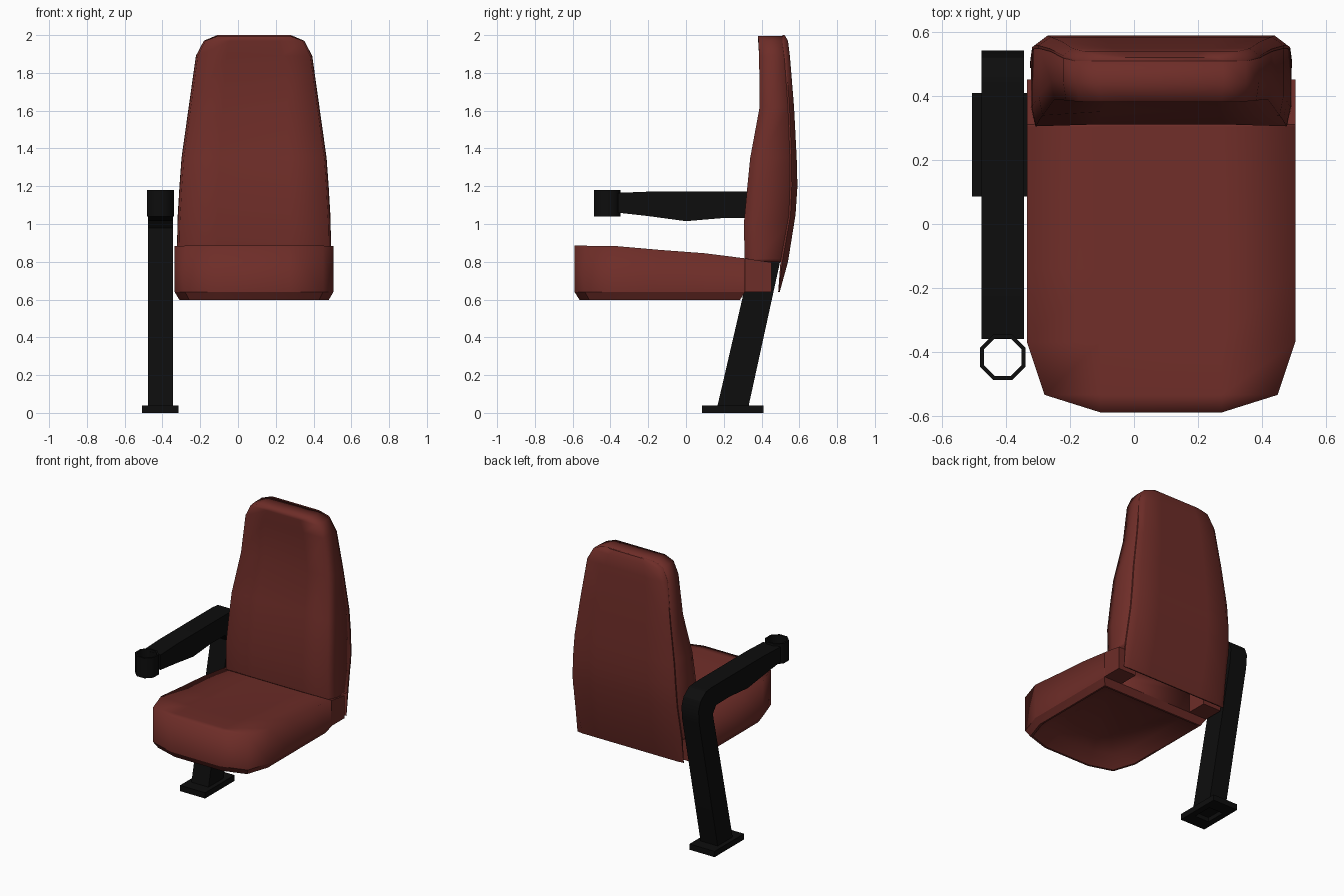
import bpy, bmesh, math

if "Cube" in bpy.data.objects:
    bpy.data.objects.remove(bpy.data.objects["Cube"])

CX = 0.085    # centre line of the upholstery
AX = -0.411   # centre line of the arm support


def material(name, rgb):
    m = bpy.data.materials.new(name)
    m.diffuse_color = (*rgb, 1)
    m.use_nodes = True
    m.node_tree.nodes["Principled BSDF"].inputs["Base Color"].default_value = m.diffuse_color
    return m


RED = material("red_fabric", (0.155, 0.026, 0.021))
BLACK = material("black_plastic", (0.004, 0.004, 0.004))


def finish(bm, name, mat, angle):
    bmesh.ops.remove_doubles(bm, verts=bm.verts, dist=1e-4)
    bmesh.ops.recalc_face_normals(bm, faces=bm.faces)
    me = bpy.data.meshes.new(name)
    bm.to_mesh(me)
    bm.free()
    ob = bpy.data.objects.new(name, me)
    bpy.context.collection.objects.link(ob)
    me.materials.append(mat)
    bpy.ops.object.select_all(action='DESELECT')
    ob.select_set(True)
    bpy.context.view_layer.objects.active = ob
    if angle:
        bpy.ops.object.shade_smooth_by_angle(angle=math.radians(angle))
    return ob


def loft(name, rings, mat, angle=0, closed=True, caps=(True, True)):
    bm = bmesh.new()
    vs = [[bm.verts.new(p) for p in r] for r in rings]
    n = len(rings[0])
    for a, b in zip(vs, vs[1:]):
        for i in range(n if closed else n - 1):
            j = (i + 1) % n
            bm.faces.new((a[i], a[j], b[j], b[i]))
    for want, ring in zip(caps, (vs[0], vs[-1])):
        if want:
            bm.faces.new(ring)
    return finish(bm, name, mat, angle)


def mirrored(half):
    """Closed loop from a half section of (x, y), listed outside to centre."""
    return [(-x, y) for x, y in half] + [(x, y) for x, y in reversed(half)]


def box(name, x0, x1, y0, y1, z0, za, zb, mat):
    """Box whose top slopes from za (front) to zb (back)."""
    return loft(name, [[(x0, y, z0), (x1, y, z0), (x1, y, z), (x0, y, z)]
                       for y, z in ((y0, za), (y1, zb))], mat)


# Seat cushion: rows from front to back (y, half width, rim z, centre z)
rows = [(-0.590, 0.19, 0.885, 0.885), (-0.535, 0.365, 0.885, 0.885),
        (-0.37, 0.42, 0.883, 0.875), (-0.14, 0.42, 0.863, 0.845),
        (0.10, 0.42, 0.845, 0.836), (0.305, 0.42, 0.819, 0.816),
        (0.312, 0.42, 0.818, 0.816)]
rings = []
for y, w, zr, zc in rows:
    sec = mirrored([(w, 0.64), (w, zr), (0.19, zc)])
    rings.append([(CX + x, y, z) for x, z in sec])
loft("seat_cushion", rings, RED, 100, closed=False)

# Rear prongs of the seat at either side of the gap
for side, s in (("left", -1), ("right", 1)):
    xs = sorted((CX + s * 0.28, CX + s * 0.42))
    box(f"seat_prong_{side}", *xs, 0.312, 0.452, 0.64, 0.818, 0.797, RED)

# Seat underside: chamfered rim around a deep smooth hollow
outline = mirrored([(0.42, 0.312), (0.42, -0.37), (0.365, -0.535), (0.19, -0.590)])
pan = []
for s, z in ((1, 0.64), (0.94, 0.597), (0.91, 0.597)):
    pan.append([(CX + x * s, -0.138 + (y + 0.138) * s, z) for x, y in outline])
loft("seat_pan_rim", pan, RED, 30, caps=(False, False))
hollow = []
for s, z in ((0.91, 0.597), (0.75, 0.66), (0.5, 0.70)):
    hollow.append([(CX + x * s, -0.138 + (y + 0.138) * s, z) for x, y in outline])
loft("seat_pan_hollow", hollow, RED, 60, caps=(False, True))

# Backrest cushion: (z, half width, side front y, centre front y, seam y)
rings = []
for z, w, f, c, b in [(0.80, 0.408, 0.312, 0.316, 0.50), (0.815, 0.408, 0.311, 0.315, 0.503),
                      (1.0, 0.405, 0.306, 0.312, 0.548), (1.2, 0.394, 0.325, 0.333, 0.554),
                      (1.35, 0.383, 0.34, 0.352, 0.554), (1.62, 0.345, 0.39, 0.408, 0.543),
                      (1.89, 0.307, 0.387, 0.387, 0.522), (1.97, 0.265, 0.383, 0.382, 0.512),
                      (1.996, 0.195, 0.382, 0.382, 0.511)]:
    sec = mirrored([(w, b), (w, f + 0.06), (0.97 * w, f), (0.48 * w, c)])
    rings.append([(CX + x, y, z) for x, y in sec])
loft("backrest_cushion", rings, RED, 95)

# Backrest shell: (z, half width, seam y, rear y)
rings = []
for z, w, b, o in [(0.64, 0.41, 0.488, 0.496), (0.80, 0.41, 0.50, 0.54),
                   (1.05, 0.404, 0.545, 0.58), (1.2, 0.395, 0.55, 0.59),
                   (1.35, 0.384, 0.55, 0.586), (1.62, 0.346, 0.54, 0.572),
                   (1.89, 0.308, 0.52, 0.55), (1.97, 0.266, 0.51, 0.54),
                   (2.0, 0.195, 0.51, 0.522)]:
    sec = mirrored([(w, b), (w, b + 0.25 * (o - b)), (0.9 * w, o), (0.5 * w, o)])
    rings.append([(CX + x, y, z) for x, y in sec])
loft("backrest_shell", rings, RED, 50)

# Leg and armrest as one bent side profile (y, z)
profile = [(0.165, 0.03), (0.33, 0.03), (0.535, 0.97), (0.543, 1.06), (0.52, 1.12),
           (0.46, 1.165), (0.40, 1.172), (-0.18, 1.172), (-0.36, 1.165), (-0.36, 1.06),
           (-0.2, 1.042), (0.0, 1.015), (0.2, 1.032), (0.35, 1.03), (0.385, 0.98)]
loft("leg_and_armrest", [[(AX + s * 0.066, y, z) for y, z in profile] for s in (-1, 1)],
     BLACK, 30)

# Cup holder: open octagonal ring
rings = []
for r, z in ((0.077, 1.04), (0.077, 1.18), (0.064, 1.18), (0.064, 1.04), (0.077, 1.04)):
    rings.append([(AX + r * math.cos(math.radians(22.5 + 45 * i)),
                   -0.417 + r * math.sin(math.radians(22.5 + 45 * i)), z) for i in range(8)])
loft("cup_holder", rings, BLACK, 50, caps=(False, False))

# Foot plate with an opening under the leg
rings = []
for hx, hy, z in ((0.097, 0.162, 0.04), (0.097, 0.162, 0.0),
                  (0.055, 0.07, 0.0), (0.055, 0.07, 0.03)):
    rings.append([(AX + i * hx, 0.248 + j * hy, z)
                  for i, j in ((-1, -1), (1, -1), (1, 1), (-1, 1))])
loft("foot_plate", rings, BLACK)
